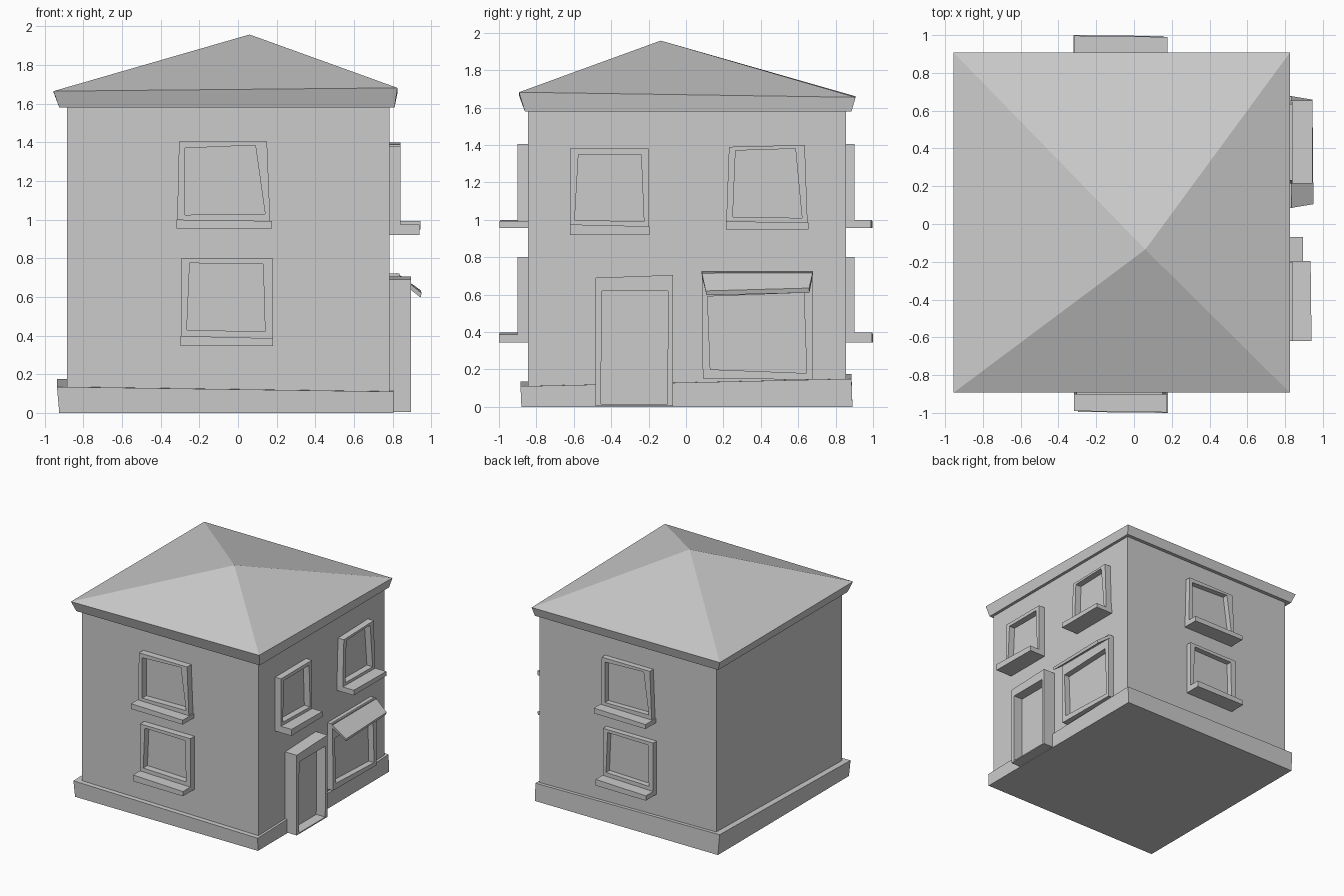
import bpy
import bmesh


def build(name, pts, faces):
    bm = bmesh.new()
    vs = [bm.verts.new(p) for p in pts]
    for f in faces:
        bm.faces.new([vs[i] for i in f])
    bmesh.ops.recalc_face_normals(bm, faces=bm.faces)
    me = bpy.data.meshes.new(name)
    bm.to_mesh(me)
    bm.free()
    ob = bpy.data.objects.new(name, me)
    bpy.context.collection.objects.link(ob)
    return ob


SIDES = [(i, (i + 1) % 4, (i + 1) % 4 + 4, i + 4) for i in range(4)]


def prism(name, a, b):
    """Solid between two matching quads."""
    return build(name, a + b, [(3, 2, 1, 0), (4, 5, 6, 7)] + SIDES)


def rect(x0, x1, y0, y1, z):
    zs = z if isinstance(z, tuple) else (z,) * 4
    return [(x, y, h) for (x, y), h in zip([(x0, y0), (x1, y0), (x1, y1), (x0, y1)], zs)]


# Wall placements: u along the wall, z up, d outward
def front(u, z, d):
    return (u, -d, z)


def back(u, z, d):
    return (-0.14 - u, d, z)


def right(u, z, d):
    return (d, u, z)


def frame(name, wall, outer, inner, d0, d1):
    """Ring-shaped surround with an opening, corners in (u, z)."""
    pts = [wall(u, z, d) for d in (d0, d1) for loop in (outer, inner) for u, z in loop]
    faces = []
    for i in range(4):
        j = (i + 1) % 4
        faces += [(i, j, j + 4, i + 4), (i + 8, j + 8, j + 12, i + 12),
                  (i, j, j + 8, i + 8), (i + 4, j + 4, j + 12, i + 12)]
    return build(name, pts, faces)


def sill(name, wall, u0, u1, bottom, zl, zr, d0, dl, dr):
    loop = [(u0, d0, zl), (u1, d0, zr), (u1, dr, zr), (u0, dl, zl)]
    return prism(name, [wall(u, bottom, d) for u, d, z in loop],
                 [wall(u, z, d) for u, d, z in loop])


# Body, plinth and hipped roof
prism("walls", rect(-0.885, 0.785, -0.845, 0.855, 0.05), rect(-0.885, 0.785, -0.845, 0.855, 1.6))
prism("plinth", rect(-0.925, 0.805, -0.88, 0.89, 0),
      rect(-0.937, 0.805, -0.885, 0.885, (0.135, 0.11, 0.15, 0.175)))
build("roof",
      rect(-0.925, 0.81, -0.862, 0.885, 1.58)
      + rect(-0.955, 0.825, -0.893, 0.907, (1.665, 1.682, 1.655, 1.66))
      + [(0.06, -0.135, 1.958)],
      [(3, 2, 1, 0)] + SIDES + [(i + 4, (i + 1) % 4 + 4, 8) for i in range(4)])

# Front windows, repeated on the back turned by half a circle
for label, wall, base in (("front", front, 0.84), ("back", back, 0.85)):
    frame(label + "_upper_window", wall,
          [(-0.315, 0.99), (0.167, 0.98), (0.15, 1.405), (-0.305, 1.405)],
          [(-0.275, 1.025), (0.14, 1.03), (0.09, 1.385), (-0.275, 1.37)], base, 0.902)
    sill(label + "_upper_sill", wall, -0.318, 0.175, 0.955, 1.0, 0.993, base, 0.99, 0.997)
    frame(label + "_lower_window", wall,
          [(-0.295, 0.38), (0.18, 0.38), (0.18, 0.80), (-0.295, 0.80)],
          [(-0.265, 0.43), (0.14, 0.42), (0.13, 0.77), (-0.25, 0.775)], base, 0.902)
    sill(label + "_lower_sill", wall, -0.297, 0.18, 0.345, 0.398, 0.386, base, 0.995, 1.0)

# Right side upper windows
frame("right_upper_window_a", right,
      [(-0.62, 0.955), (-0.20, 0.955), (-0.20, 1.38), (-0.62, 1.38)],
      [(-0.595, 1.0), (-0.225, 0.99), (-0.24, 1.35), (-0.575, 1.35)], 0.78, 0.84)
sill("right_upper_sill_a", right, -0.62, -0.195, 0.92, 0.975, 0.965, 0.78, 0.94, 0.935)
frame("right_upper_window_b", right,
      [(0.215, 0.98), (0.65, 0.98), (0.635, 1.40), (0.23, 1.39)],
      [(0.25, 1.015), (0.62, 1.01), (0.585, 1.38), (0.265, 1.37)], 0.78, 0.84)
sill("right_upper_sill_b", right, 0.215, 0.655, 0.948, 0.992, 0.985, 0.78, 0.945, 0.945)

# Shop window with sloping awning
frame("shop_window", right,
      [(0.09, 0.152), (0.675, 0.145), (0.675, 0.722), (0.085, 0.722)],
      [(0.13, 0.20), (0.645, 0.18), (0.63, 0.61), (0.115, 0.59)], 0.78, 0.835)
prism("awning",
      [(0.82, 0.085, 0.695), (0.945, 0.11, 0.597), (0.935, 0.66, 0.61), (0.82, 0.677, 0.695)],
      [(0.82, 0.083, 0.725), (0.95, 0.105, 0.62), (0.945, 0.658, 0.635), (0.82, 0.679, 0.725)])

# Doorway surround and recessed door leaf
frame("door_frame", right,
      [(-0.485, 0.005), (-0.07, 0.005), (-0.07, 0.705), (-0.485, 0.69)],
      [(-0.455, 0.015), (-0.10, 0.015), (-0.095, 0.62), (-0.45, 0.62)], 0.78, 0.895)
prism("door",
      [right(u, z, 0.78) for u, z in ((-0.46, 0.01), (-0.09, 0.01), (-0.09, 0.63), (-0.46, 0.63))],
      [right(u, z, 0.81) for u, z in ((-0.46, 0.01), (-0.09, 0.01), (-0.09, 0.63), (-0.46, 0.63))])
